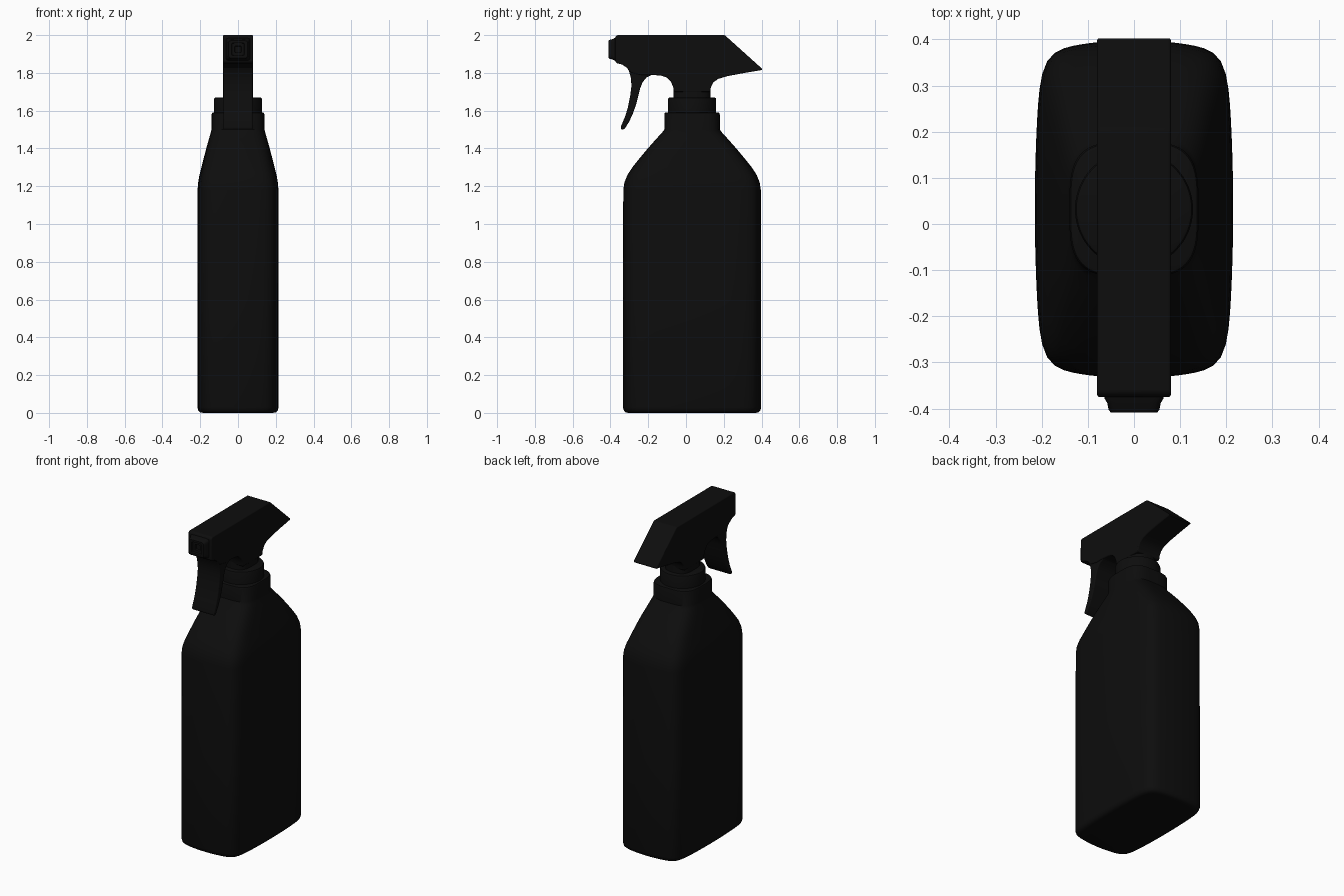
import bpy, bmesh
from math import sin, cos, pi, radians
from mathutils import Matrix

black = bpy.data.materials.new("black_plastic")
black.diffuse_color = (0.004, 0.004, 0.004, 1)


def finish(bm, name, bevel=0):
    bmesh.ops.recalc_face_normals(bm, faces=bm.faces)
    me = bpy.data.meshes.new(name)
    bm.to_mesh(me)
    bm.free()
    me.materials.append(black)
    ob = bpy.data.objects.new(name, me)
    bpy.context.collection.objects.link(ob)
    bpy.ops.object.select_all(action='DESELECT')
    bpy.context.view_layer.objects.active = ob
    ob.select_set(True)
    bpy.ops.object.shade_smooth_by_angle(angle=radians(35))
    if bevel:
        m = ob.modifiers.new("soft_edges", 'BEVEL')
        m.width, m.segments = bevel, 3
        m.limit_method, m.angle_limit = 'ANGLE', radians(40)
    return ob


def loft(name, rings, steps=96, matrix=None):
    """Rings are (level, centre, half x, half y, squareness, bulge)."""
    bm = bmesh.new()
    loops = []
    for z, cy, a, b, n, k in rings:
        loop = []
        for i in range(steps):
            c, s = cos(2 * pi * i / steps), sin(2 * pi * i / steps)
            r = (abs(c) ** n + abs(s) ** n) ** (-1 / n)
            u, v = c * r, s * r
            loop.append(bm.verts.new((a * u * (1 - k * v * v),
                                      cy + b * v * (1 - k * u * u), z)))
        loops.append(loop)
    for p, q in zip(loops, loops[1:]):
        for i in range(steps):
            j = (i + 1) % steps
            bm.faces.new((p[i], p[j], q[j], q[i]))
    bm.faces.new(loops[0])
    bm.faces.new(loops[-1])
    if matrix:
        bm.transform(matrix)
    return finish(bm, name)


def side_profile(name, pts, half, bevel):
    """Extrude a (y, z) outline across x."""
    bm = bmesh.new()
    f = bm.faces.new([bm.verts.new((-half, y, z)) for y, z in pts])
    ext = bmesh.ops.extrude_face_region(bm, geom=[f])
    new = [g for g in ext['geom'] if isinstance(g, bmesh.types.BMVert)]
    bmesh.ops.translate(bm, verts=new, vec=(2 * half, 0, 0))
    return finish(bm, name, bevel)


# Bottle with sloped shoulders and a squared collar
C = 0.032
loft("bottle", [
    (0.000, C, .185, .338, 10, .07), (0.003, C, .200, .352, 10, .07),
    (0.012, C, .210, .361, 10, .07), (0.03, C, .215, .366, 10, .07),
    (0.60, C, .215, .366, 10, .07), (1.18, C, .214, .364, 10, .07),
    (1.22, C, .211, .358, 10, .07), (1.26, C, .204, .342, 9, .07),
    (1.30, C, .194, .316, 8, .07), (1.35, C, .181, .276, 7, .06),
    (1.40, C, .168, .234, 6, .05), (1.45, C, .154, .190, 4.5, .03),
    (1.485, C, .144, .158, 3.7, .01), (1.50, C, .140, .147, 3.5, 0),
    (1.58, C, .140, .147, 3.5, 0), (1.588, C, .137, .144, 3.5, 0),
    (1.591, C, .131, .138, 3.5, 0)])

# Round screw cap
loft("screw_cap", [
    (1.58, C, .128, .128, 2, 0), (1.660, C, .128, .128, 2, 0),
    (1.667, C, .125, .125, 2, 0), (1.670, C, .119, .119, 2, 0)], 64)

# Neck between cap and spray head
loft("neck", [(1.66, C, .079, .098, 3, 0), (1.72, C, .079, .098, 3, 0),
              (1.82, C, .079, .098, 3, 0)], 48)

# Spray head with overhanging rear
side_profile("spray_head", [
    (-.375, 1.86), (-.375, 1.99), (-.365, 2.0), (.205, 2.0), (.405, 1.82),
    (.40, 1.815), (.30, 1.798), (.22, 1.783), (.17, 1.768), (.145, 1.75),
    (.132, 1.725), (.128, 1.70), (-.064, 1.70), (-.068, 1.725),
    (-.08, 1.755), (-.10, 1.775), (-.13, 1.785), (-.18, 1.79),
    (-.23, 1.788), (-.29, 1.80), (-.31, 1.825), (-.34, 1.845),
    (-.365, 1.851)], .08, .008)

# Curved trigger
side_profile("trigger", [
    (-.32, 1.84), (-.302, 1.81), (-.291, 1.77), (-.289, 1.73),
    (-.295, 1.68), (-.307, 1.62), (-.322, 1.57), (-.345, 1.515),
    (-.345, 1.503), (-.335, 1.498), (-.322, 1.508), (-.302, 1.54),
    (-.283, 1.58), (-.265, 1.63), (-.252, 1.68), (-.242, 1.72),
    (-.23, 1.75), (-.21, 1.775), (-.17, 1.795), (-.17, 1.84)], .077, .007)

# Square nozzle with recessed opening
loft("nozzle", [
    (.36, 1.925, .066, .062, 9, 0), (.378, 1.925, .064, .060, 9, 0),
    (.388, 1.925, .058, .054, 9, 0), (.403, 1.925, .055, .051, 9, 0),
    (.409, 1.925, .050, .046, 9, 0), (.409, 1.925, .034, .034, 9, 0),
    (.398, 1.925, .032, .032, 9, 0), (.398, 1.925, .018, .018, 9, 0),
    (.385, 1.925, .016, .016, 9, 0)], 64, Matrix.Rotation(pi / 2, 4, 'X'))
